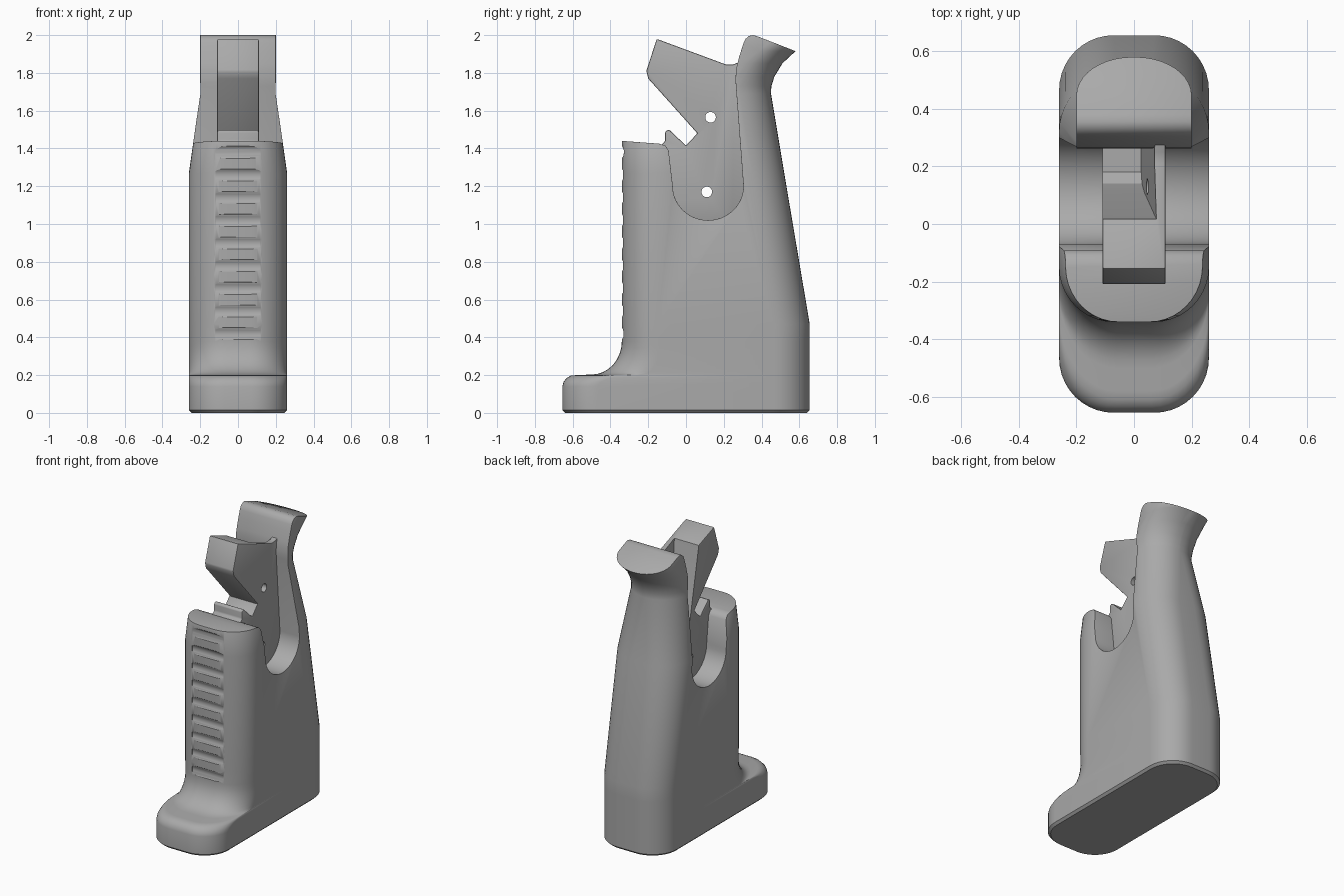
import bpy, bmesh
from math import sin, cos, pi, radians

cube = bpy.data.objects.get("Cube")
if cube:
    bpy.data.objects.remove(cube)

grey = bpy.data.materials.new("plain grey")
grey.use_nodes = True
colour = (0.4, 0.4, 0.4, 1)
grey.diffuse_color = colour
grey.node_tree.nodes["Principled BSDF"].inputs["Base Color"].default_value = colour


def finish(bm, name):
    bmesh.ops.recalc_face_normals(bm, faces=bm.faces)
    mesh = bpy.data.meshes.new(name)
    bm.to_mesh(mesh)
    bm.free()
    ob = bpy.data.objects.new(name, mesh)
    bpy.context.collection.objects.link(ob)
    mesh.materials.append(grey)
    return ob


def skin(bm, rings):
    """Close a stack of equal rings into a solid."""
    loops = [[bm.verts.new(p) for p in ring] for ring in rings]
    for a, b in zip(loops, loops[1:]):
        for i in range(len(a)):
            j = (i + 1) % len(a)
            bm.faces.new((a[i], a[j], b[j], b[i]))
    bm.faces.new(loops[0])
    bm.faces.new(loops[-1])


def prism(name, profile, x0, x1, lean=0, base=0):
    """Side profile of (y, z) points pushed out along x."""
    bm = bmesh.new()
    skin(bm, [[(x0, y, z) for y, z in profile],
              [(x1 + lean * (z - base), y, z) for y, z in profile]])
    return finish(bm, name)


def rods(name, centres, radius, half):
    """Cylinders along x at (y, z) centres."""
    bm = bmesh.new()
    for y, z in centres:
        skin(bm, [[(x, y + radius * cos(t * pi / 16), z + radius * sin(t * pi / 16))
                   for t in range(32)] for x in (-half, half)])
    return finish(bm, name)


def apply(ob, mod):
    bpy.ops.object.select_all(action='DESELECT')
    bpy.context.view_layer.objects.active = ob
    ob.select_set(True)
    bpy.ops.object.modifier_apply(modifier=mod.name)


def cut(ob, cutter):
    mod = ob.modifiers.new("cut", 'BOOLEAN')
    mod.operation = 'DIFFERENCE'
    mod.solver = 'EXACT'
    mod.object = cutter
    apply(ob, mod)
    bpy.data.objects.remove(cutter)


def bevel(ob, width, angle):
    mod = ob.modifiers.new("edge", 'BEVEL')
    mod.width = width
    mod.segments = 2
    mod.limit_method = 'ANGLE'
    mod.angle_limit = radians(angle)
    apply(ob, mod)


def smooth(ob):
    bpy.ops.object.select_all(action='DESELECT')
    bpy.context.view_layer.objects.active = ob
    ob.select_set(True)
    bpy.ops.object.shade_smooth_by_angle(angle=radians(32))


def section(z, front, back, w, rx, ry, rb):
    """Horizontal ring with elliptical front corners and round back corners."""
    ring = []
    corners = ((1, back - rb, rb, rb, 0), (-1, back - rb, rb, rb, 1),
               (-1, front + ry, rx, ry, 2), (1, front + ry, rx, ry, 3))
    for side, cy, ax, ay, quarter in corners:
        for i in range(11):
            t = (quarter + i / 10) * pi / 2
            ring.append((side * (w - ax) + ax * cos(t), cy + ay * sin(t), z))
    return ring


# Grip body: foot, fillet, straight shank, tapering back, flared top
levels = [(0, -.64, .64, .245, .18, .18, .18), (.015, -.655, .655, .26, .19, .19, .19),
          (.14, -.655, .655, .26, .19, .19, .19), (.165, -.648, .655, .26, .19, .2, .19),
          (.185, -.632, .655, .26, .2, .23, .19), (.197, -.61, .655, .26, .2, .26, .19),
          (.2, -.58, .655, .26, .2, .28, .19), (.203, -.5, .655, .26, .2, .26, .19)]
for i in range(1, 9):
    t = i / 8 * pi / 2
    levels.append((.203 + .175 * (1 - cos(t)), -.5 + .16 * sin(t), .655,
                   .26, .2, .26 - .07 * i / 8, .19))
levels += [(.47, -.34, .655, .26, .19, .19, .19), (1.27, -.34, .52, .26, .19, .19, .2),
           (1.69, -.34, .45, .2, .17, .19, .195), (1.73, -.34, .452, .2, .17, .19, .195),
           (1.78, -.34, .468, .2, .17, .19, .195), (1.85, -.34, .51, .2, .17, .19, .195),
           (1.915, -.34, .58, .2, .17, .19, .195), (2.1, -.34, .8, .2, .17, .19, .195)]
bm = bmesh.new()
skin(bm, [section(*level) for level in levels])
body = finish(bm, "grip_body")

# U-shaped slot together with the space above the front and the tilted top
u_curve = [(.117 - .187 * cos(i * pi / 24), 1.2 - .18 * sin(i * pi / 24)) for i in range(25)]
opening = [(-.8, 1.445), (-.34, 1.44), (-.14, 1.425), (-.11, 1.415), (-.092, 1.39)]
opening += u_curve
opening += [(.262, 1.76), (.265, 1.82), (.28, 1.88), (.305, 1.96), (.315, 1.98),
            (.333, 1.995), (.355, 2.0), (.38, 1.993), (.58, 1.915), (.95, 1.77),
            (.95, 2.4), (-.8, 2.4)]
cut(body, prism("slot_cutter", opening, -.6, .6))
bevel(body, .008, 50)

# Finger ridges down the front
grooves = [(-.378, .42 + .12 * i) for i in range(9)]
cut(body, rods("groove_cutter", grooves, .05, .12))
smooth(body)

# Inner core with hooked head and notch
core_profile = [(-.155, 1.98), (.21, 1.845), (.25, 1.845), (.34, 1.88), (.36, 1.1),
                (.25, .95), (-.05, .95), (-.2, 1.1), (-.2, 1.3), (-.13, 1.42),
                (-.11, 1.44), (-.11, 1.49), (-.09, 1.5), (0, 1.415), (.06, 1.48),
                (-.2, 1.77), (-.21, 1.81)]
core = prism("inner_core", core_profile, -.11, .11)
bevel(core, .007, 30)

# Side pocket that leaves a thin leaning wall, and the two pin holes
pocket = [(0, 2.2), (.01, 1.95), (.11, 1.45), (.14, 1.36), (.18, 1.33), (.4, 1.33), (.4, 2.2)]
cut(core, prism("pocket_cutter", pocket, -.3, .025, .09, 1.33))
cut(core, rods("pin_hole_cutter", [(.13, 1.565), (.11, 1.17)], .028, .5))
smooth(core)
